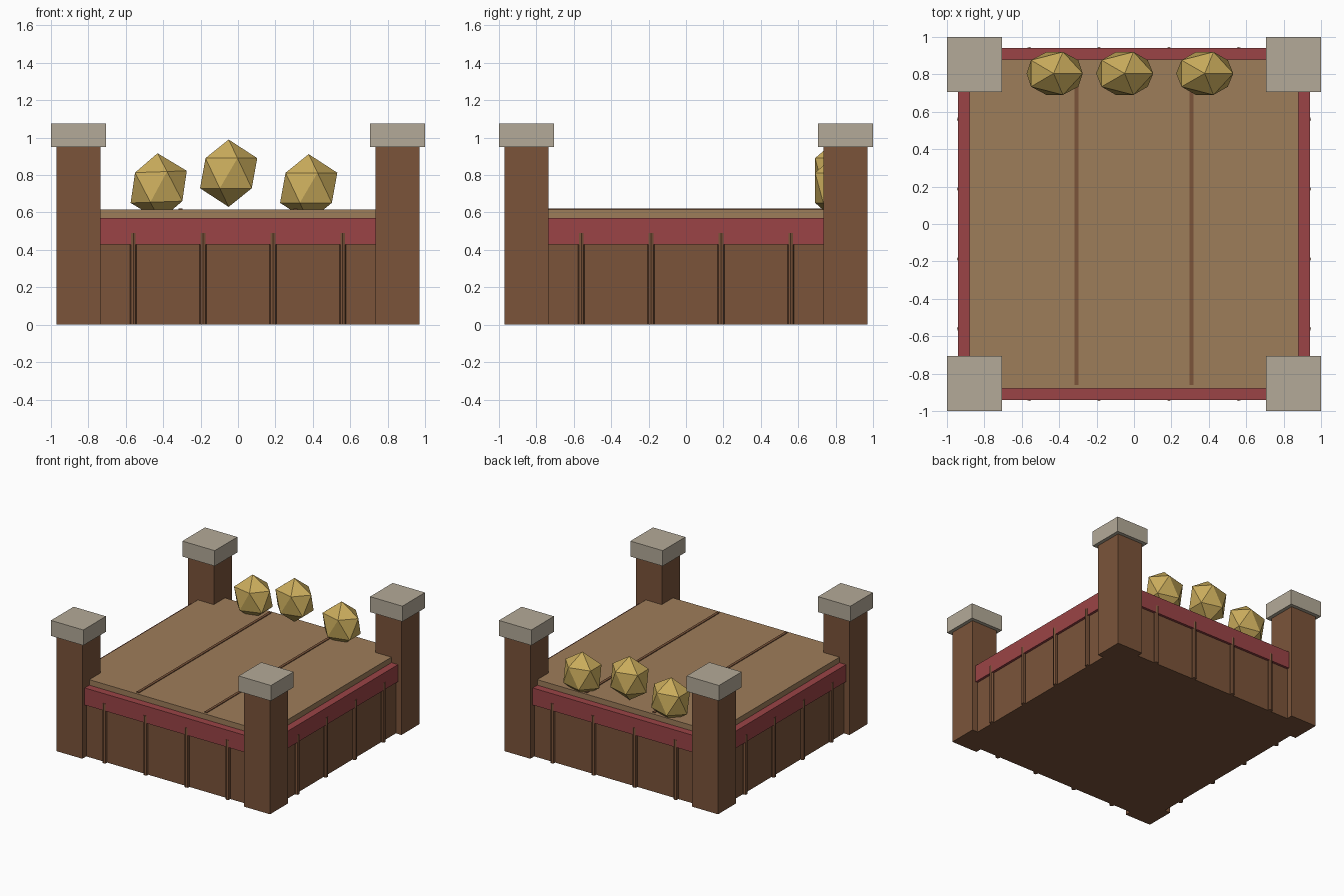
import bpy
import math

cube = bpy.data.objects.get("Cube")
if cube:
    bpy.data.objects.remove(cube, do_unlink=True)


def material(name, rgb):
    """Flat material from display colour values (0-255)."""
    linear = [((c / 255 + 0.055) / 1.055) ** 2.4 for c in rgb] + [1]
    mat = bpy.data.materials.new(name)
    mat.use_nodes = True
    mat.diffuse_color = linear
    mat.node_tree.nodes["Principled BSDF"].inputs["Base Color"].default_value = linear
    return mat


wood = material("dark wood", (123, 84, 58))
plank = material("light wood", (158, 125, 90))
red = material("red paint", (155, 68, 70))
stone = material("pale stone", (180, 170, 152))
gold = material("gold", (202, 172, 92))


def finish(name, mat):
    obj = bpy.context.object
    obj.name = name
    obj.data.materials.append(mat)
    return obj


def box(name, mat, x, y, width, depth, bottom, top):
    bpy.ops.mesh.primitive_cube_add(size=1, location=(x, y, (bottom + top) / 2))
    obj = finish(name, mat)
    obj.scale = (width, depth, top - bottom)
    return obj


# Stacked platform
box("base", wood, 0, 0, 1.84, 1.84, 0, 0.44)
box("red_band", red, 0, 0, 1.88, 1.88, 0.43, 0.57)
box("deck", plank, 0, 0, 1.76, 1.76, 0.56, 0.615)

# Strips across the deck
for x in (-0.308, 0.308):
    box("deck_strip", wood, x, 0, 0.022, 1.72, 0.605, 0.621)

# Corner posts with caps
for sx in (-1, 1):
    for sy in (-1, 1):
        box("corner_post", wood, sx * 0.853, sy * 0.853, 0.236, 0.236, 0, 0.955)
        box("post_cap", stone, sx * 0.853, sy * 0.853, 0.294, 0.294, 0.95, 1.077)

# Thin round battens along all four walls
for side in range(4):
    angle = side * math.pi / 2
    for offset in (-0.56, -0.187, 0.187, 0.56):
        x = offset * math.cos(angle) - 0.928 * math.sin(angle)
        y = offset * math.sin(angle) + 0.928 * math.cos(angle)
        bpy.ops.mesh.primitive_cylinder_add(
            vertices=8, radius=0.018, depth=0.49, location=(x, y, 0.245))
        finish("wall_batten", wood)

# Faceted gold nuggets along the back edge
for x, z, tilt in ((-0.424, 0.737, -2), (-0.05, 0.81, 0), (0.378, 0.732, 0)):
    bpy.ops.mesh.primitive_ico_sphere_add(
        subdivisions=1, radius=1, location=(x, 0.805, z),
        rotation=(0, math.radians(tilt), 0))
    finish("gold_nugget", gold).scale = (0.171, 0.135, 0.18)
